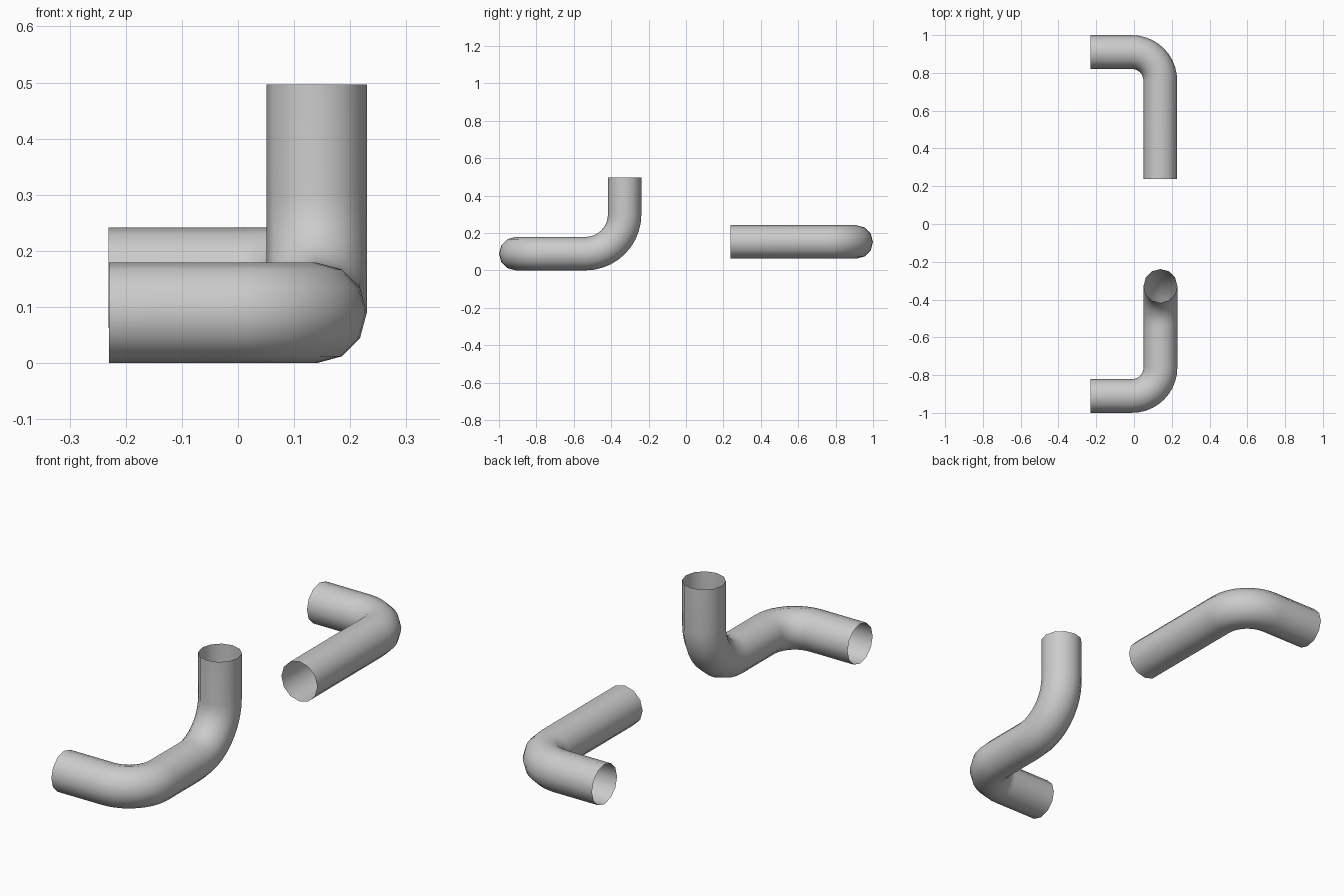
import bpy, bmesh, math
from mathutils import Vector

if "Cube" in bpy.data.objects:
    bpy.data.objects.remove(bpy.data.objects["Cube"])

R, SIDES, STEPS = 0.0895, 12, 10


def rounded_path(corners, radii):
    """Centre line and tangents of a path with right-angle bends."""
    pts = [Vector(c) for c in corners]
    out = [(pts[0], (pts[1] - pts[0]).normalized())]
    for a, p, b, r in zip(pts, pts[1:], pts[2:], radii):
        d1, d2 = (p - a).normalized(), (b - p).normalized()
        centre = p - d1 * r + d2 * r
        for i in range(STEPS + 1):
            t = math.pi / 2 * i / STEPS
            s, c = math.sin(t), math.cos(t)
            out.append((centre + r * (d1 * s - d2 * c), d1 * c + d2 * s))
    out.append((pts[-1], (pts[-1] - pts[-2]).normalized()))
    return out


def pipe(name, corners, radii):
    """Open, thin-walled tube swept along a rounded path."""
    bm = bmesh.new()
    path = rounded_path(corners, radii)
    tangent, up = path[0][1], Vector((0, 0, 1))
    rings = []
    for p, t in path:
        up = tangent.rotation_difference(t) @ up
        tangent = t
        side = t.cross(up)
        angles = [2 * math.pi * i / SIDES for i in range(SIDES)]
        rings.append([bm.verts.new(p + R * (up * math.cos(a) + side * math.sin(a)))
                      for a in angles])
    for r1, r2 in zip(rings, rings[1:]):
        for i in range(SIDES):
            j = (i + 1) % SIDES
            bm.faces.new((r1[i], r1[j], r2[j], r2[i])).smooth = True
    bmesh.ops.recalc_face_normals(bm, faces=bm.faces)
    mesh = bpy.data.meshes.new(name)
    bm.to_mesh(mesh)
    bm.free()
    bpy.context.collection.objects.link(bpy.data.objects.new(name, mesh))


# front pipe: sideways, back, then up
pipe("double_bend_pipe",
     [(-0.23, -0.91, R), (0.14, -0.91, R), (0.14, -0.328, R), (0.14, -0.328, 0.497)],
     [0.15, 0.21])
# rear pipe: single elbow
pipe("elbow_pipe",
     [(-0.231, 0.91, 0.152), (0.139, 0.91, 0.152), (0.139, 0.238, 0.152)],
     [0.15])
